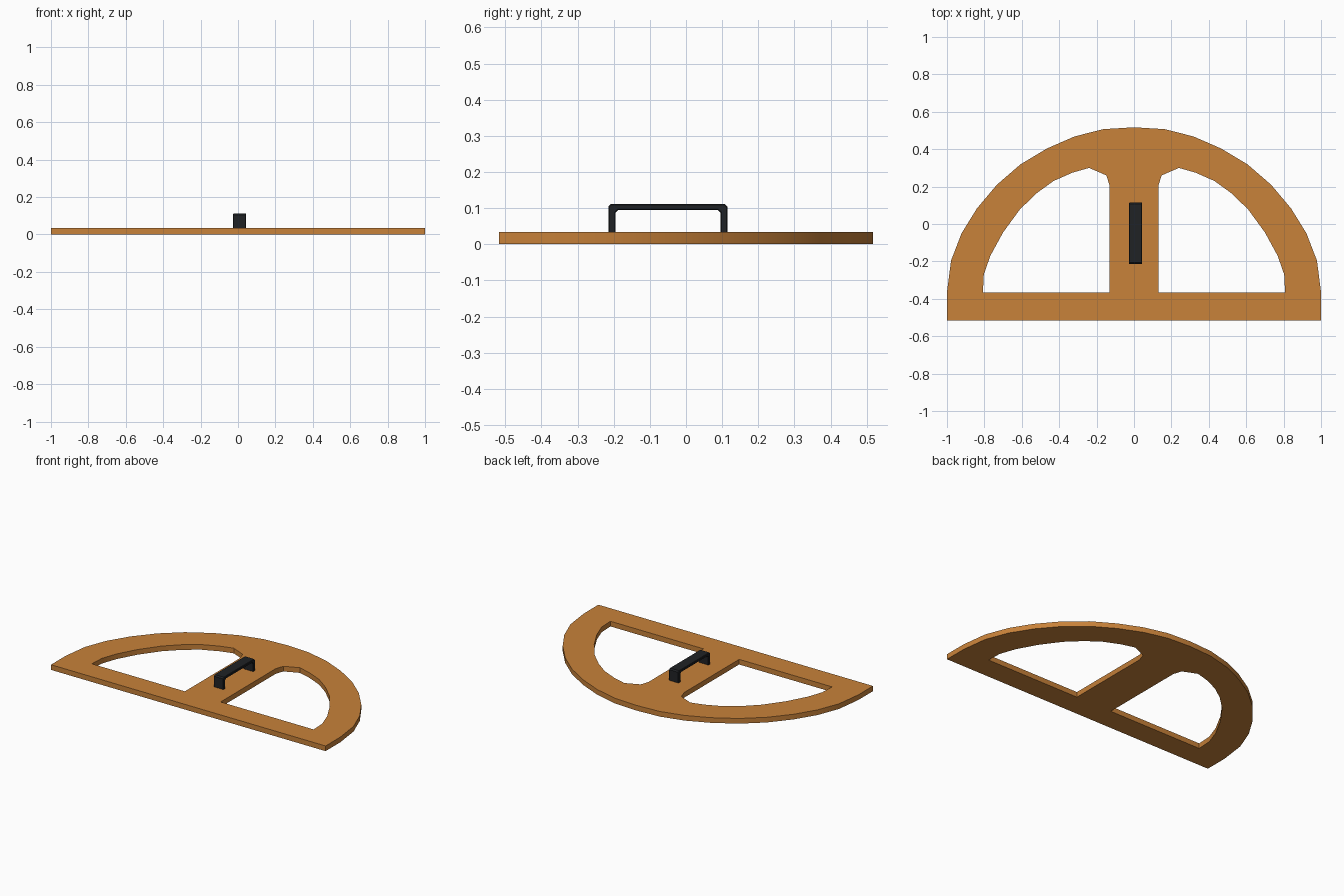
import bpy, bmesh, math

if "Cube" in bpy.data.objects:
    bpy.data.objects.remove(bpy.data.objects["Cube"])

def material(name, rgb):
    m = bpy.data.materials.new(name)
    m.diffuse_color = (*rgb, 1)
    m.use_nodes = True
    m.node_tree.nodes["Principled BSDF"].inputs["Base Color"].default_value = m.diffuse_color
    return m

wood = material("warm_wood", (0.578, 0.223, 0.042))
black = material("black_plastic", (0.0144, 0.016, 0.0185))

def extruded(name, loops, depth, mat):
    """Fill closed 3D loops (outline plus holes) and extrude along depth."""
    bm = bmesh.new()
    edges = []
    for loop in loops:
        vs = [bm.verts.new(p) for p in loop]
        edges += [bm.edges.new((vs[i - 1], vs[i])) for i in range(len(vs))]
    bmesh.ops.triangle_fill(bm, edges=edges, use_beauty=True)
    ext = bmesh.ops.extrude_face_region(bm, geom=bm.faces[:], use_keep_orig=True)
    bmesh.ops.translate(bm, vec=depth,
                        verts=[g for g in ext["geom"] if isinstance(g, bmesh.types.BMVert)])
    bmesh.ops.recalc_face_normals(bm, faces=bm.faces[:])
    bmesh.ops.dissolve_limit(bm, angle_limit=0.01, verts=bm.verts[:], edges=bm.edges[:])
    me = bpy.data.meshes.new(name)
    bm.to_mesh(me)
    bm.free()
    me.materials.append(mat)
    ob = bpy.data.objects.new(name, me)
    bpy.context.collection.objects.link(ob)
    return ob

def smooth(ob):
    bpy.ops.object.select_all(action='DESELECT')
    ob.select_set(True)
    bpy.context.view_layer.objects.active = ob
    bpy.ops.object.shade_smooth_by_angle(angle=math.radians(30))

# Protractor frame: half outline mirrored, with two mirrored windows
half = [(0.165, 0.507), (0.318, 0.468), (0.465, 0.404), (0.608, 0.318), (0.733, 0.21),
        (0.84, 0.083), (0.922, -0.05), (0.978, -0.195), (1.0, -0.365), (1.0, -0.517)]
window = [(0.13, -0.367), (0.13, 0.205), (0.148, 0.26), (0.24, 0.3), (0.328, 0.275),
          (0.43, 0.23), (0.52, 0.165), (0.61, 0.078), (0.7, -0.045), (0.768, -0.17),
          (0.803, -0.27), (0.808, -0.367)]
outline = [(0, 0.517)] + half + [(-x, y) for x, y in reversed(half)]
loops = [[(x, y, 0) for x, y in l]
         for l in (outline, window, [(-x, y) for x, y in window])]
smooth(extruded("protractor_frame", loops, (0, 0, 0.034), wood))

# Grab handle: U-shaped profile with chamfered corners, swept along x
mid, base, top = -0.05, 0.03, 0.112
side = [(0.145, base), (0.165, base), (0.165, top - 0.008), (0.157, top)]
inner = [(0.137, top - 0.017), (0.145, top - 0.025)]
profile = (side + [(-y, z) for y, z in reversed(side)]
           + [(-y, z) for y, z in reversed(inner)] + inner)
handle = extruded("grab_handle", [[(-0.027, mid + y, z) for y, z in profile]],
                  (0.071, 0, 0), black)
bevel = handle.modifiers.new("soft_edges", 'BEVEL')
bevel.width = 0.003
bevel.segments = 1
bevel.limit_method = 'ANGLE'
bevel.angle_limit = math.radians(60)
